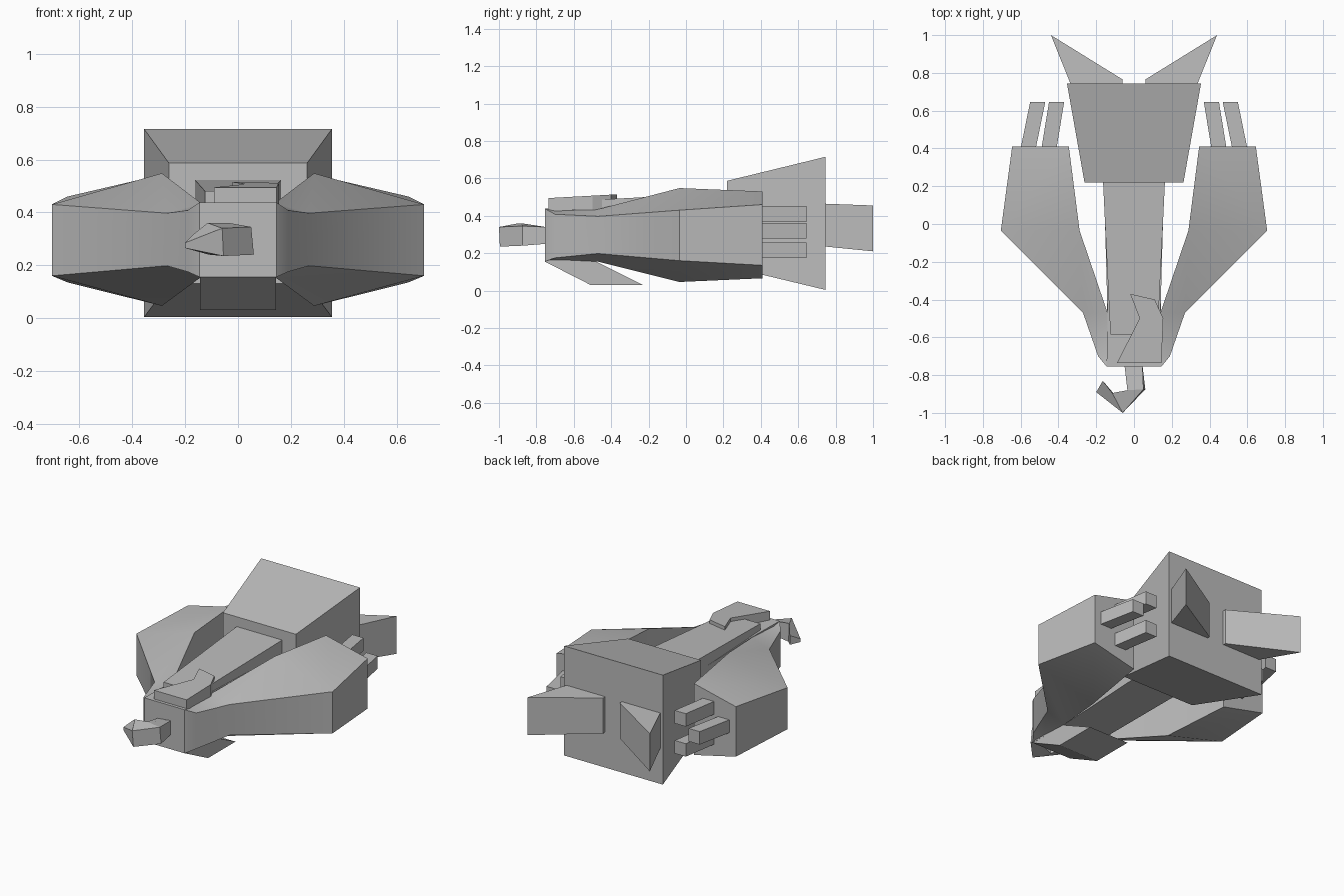
import bpy
import bmesh
from math import radians

# Remove only the default cube
default_cube = bpy.data.objects.get("Cube")
if default_cube:
    bpy.data.objects.remove(default_cube, do_unlink=True)

# Single hull colour
hull_grey = bpy.data.materials.new("hull_grey")
hull_grey.use_nodes = True
colour = (0.5, 0.5, 0.5, 1)
hull_grey.diffuse_color = colour
hull_grey.node_tree.nodes["Principled BSDF"].inputs["Base Color"].default_value = colour


def loft(name, rings, side=1, smooth=False):
    """Skin a closed solid through rings of points; side=-1 mirrors it across x."""
    bm = bmesh.new()
    loops = [[bm.verts.new((side * x, y, z)) for x, y, z in ring] for ring in rings]
    count = len(loops[0])
    for first, second in zip(loops, loops[1:]):
        for i in range(count):
            j = (i + 1) % count
            bm.faces.new((first[i], first[j], second[j], second[i]))
    bm.faces.new(loops[0][::-1])
    bm.faces.new(loops[-1])
    bmesh.ops.recalc_face_normals(bm, faces=bm.faces)
    mesh = bpy.data.meshes.new(name)
    bm.to_mesh(mesh)
    bm.free()
    mesh.materials.append(hull_grey)
    part = bpy.data.objects.new(name, mesh)
    bpy.context.collection.objects.link(part)
    if smooth:
        bpy.ops.object.select_all(action="DESELECT")
        part.select_set(True)
        bpy.context.view_layer.objects.active = part
        bpy.ops.object.shade_smooth_by_angle(angle=radians(30))
    return part


def section(y, half_width, bottom, top):
    """Centred rectangular cross-section facing along y."""
    return [(-half_width, y, bottom), (half_width, y, bottom),
            (half_width, y, top), (-half_width, y, top)]


def pod_section(y, inner, outer, inner_z, outer_z):
    """Four-sided pod cross-section with a taller inner edge."""
    return [(inner, y, inner_z[0]), (outer, y, outer_z[0]),
            (outer, y, outer_z[1]), (inner, y, inner_z[1])]


def prism(name, outline, bottom, top, side=1):
    """Vertical prism over an outline; bottom and top are heights as functions of y."""
    return loft(name, [[(x, y, bottom(y)) for x, y in outline],
                       [(x, y, top(y)) for x, y in outline]], side)


# Central body, raised spine and flared engine block
loft("central_body", [section(-0.755, 0.145, 0.155, 0.438),
                      section(-0.48, 0.14, 0.155, 0.438),
                      section(0.25, 0.16, 0.17, 0.438)])
loft("spine", [section(-0.585, 0.125, 0.4, 0.48),
               section(0.25, 0.165, 0.4, 0.525)])
loft("engine_block", [section(0.22, 0.262, 0.13, 0.587),
                      section(0.745, 0.355, 0.004, 0.715)])

# Slanted keel under the nose
keel_profile = [(-0.755, 0.155), (-0.51, 0.03), (-0.23, 0.03), (-0.48, 0.155)]
loft("keel", [[(x, y, z) for y, z in keel_profile] for x in (-0.143, 0.143)])

# Hooked slab on top of the nose
slab_outline = [(-0.09, -0.735), (0.145, -0.735), (0.155, -0.5),
                (0.11, -0.4), (-0.02, -0.37), (0.03, -0.5)]
prism("nose_slab", slab_outline, lambda y: 0.43, lambda y: 0.535 + 0.055 * y)

# Bent claw in front of the nose
loft("nose_claw", [
    [(-0.05, -0.75, 0.26), (0.045, -0.75, 0.25), (0.045, -0.75, 0.34), (-0.05, -0.75, 0.33)],
    [(-0.035, -0.88, 0.26), (0.06, -0.875, 0.24), (0.05, -0.875, 0.345), (-0.035, -0.88, 0.36)],
    [(-0.11, -0.895, 0.24), (-0.055, -0.995, 0.235), (-0.06, -1, 0.34), (-0.115, -0.895, 0.36)],
    [(-0.165, -0.83, 0.26), (-0.2, -0.89, 0.265), (-0.2, -0.89, 0.285), (-0.165, -0.83, 0.32)],
])

for side, label in ((1, "left"), (-1, "right")):
    # Swept side pod
    loft(label + "_pod", [
        pod_section(-0.755, 0.1, 0.145, (0.155, 0.438), (0.155, 0.438)),
        pod_section(-0.7, 0.11, 0.19, (0.155, 0.438), (0.175, 0.408)),
        pod_section(-0.47, 0.14, 0.27, (0.155, 0.435), (0.198, 0.397)),
        pod_section(-0.035, 0.288, 0.705, (0.046, 0.548), (0.16, 0.43)),
        pod_section(0.41, 0.345, 0.645, (0.066, 0.53), (0.135, 0.46)),
    ], side, smooth=True)

    # Three exhaust bars behind the pod, leaning inwards
    for place, x, z in (("upper", 0.45, 0.41), ("middle", 0.56, 0.32), ("lower", 0.45, 0.215)):
        ends = []
        for y, lean in ((0.4, 0), (0.645, 0.04 if x < 0.5 else 0.05)):
            ends.append([(x - lean + dx, y, z + dz) for dx, dz in
                         ((-0.04, -0.042), (0.04, -0.042), (0.04, 0.042), (-0.04, 0.042))])
        loft(label + "_" + place + "_exhaust", ends, side)

    # Pointed tail fin
    prism(label + "_tail_fin", [(0.06, 0.74), (0.06, 0.765), (0.44, 1), (0.335, 0.74)],
          lambda y: 0.31 - 0.1 * y, lambda y: 0.492 - 0.037 * y, side)
